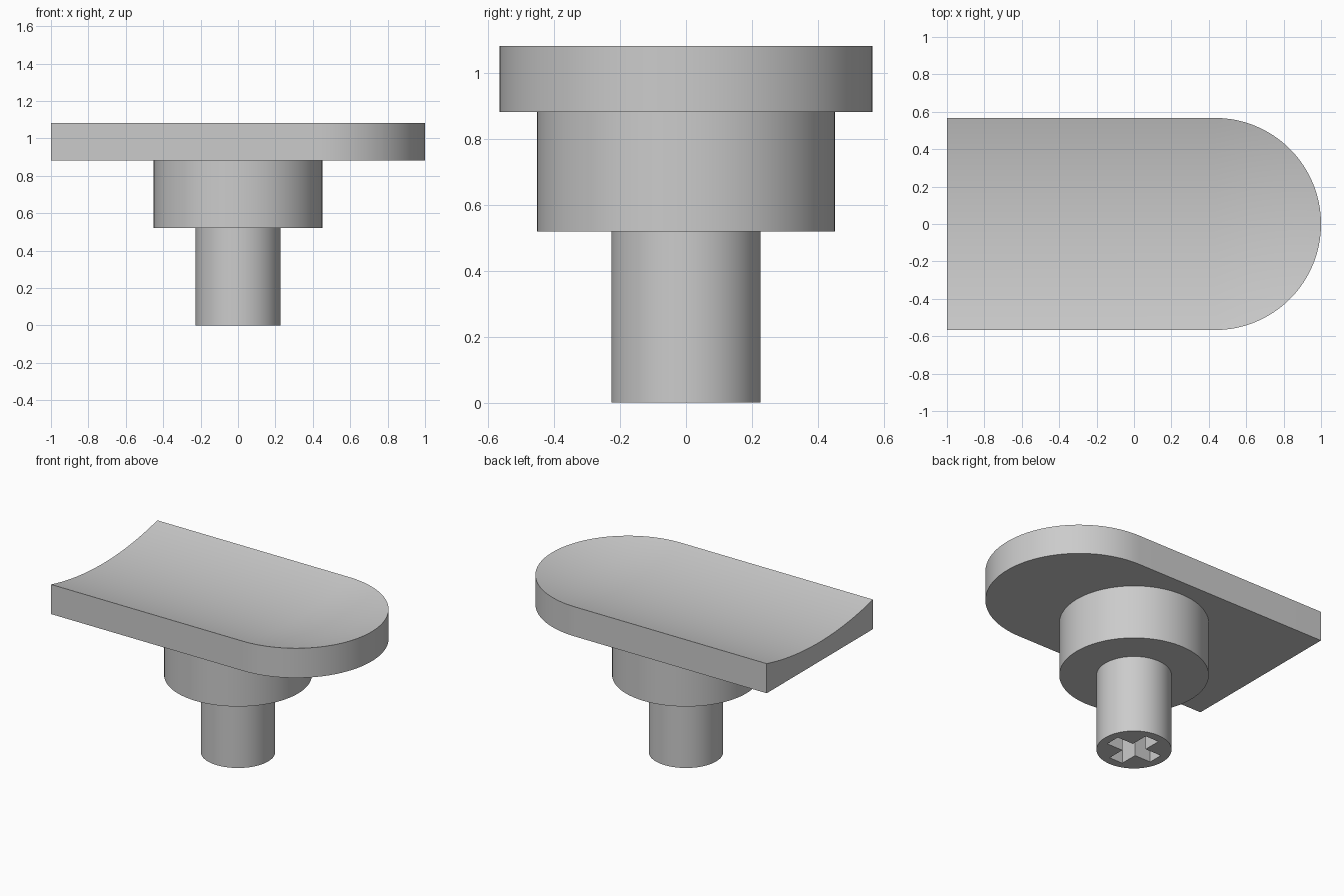
import bpy
import bmesh
from math import cos, sin, pi, sqrt, radians

default = bpy.data.objects.get("Cube")
if default:
    bpy.data.objects.remove(default, do_unlink=True)

grey = bpy.data.materials.new("plain grey")
grey.use_nodes = True
colour = (0.6, 0.6, 0.6, 1)
grey.diffuse_color = colour
grey.node_tree.nodes["Principled BSDF"].inputs["Base Color"].default_value = colour


def activate(obj):
    bpy.ops.object.select_all(action="DESELECT")
    obj.select_set(True)
    bpy.context.view_layer.objects.active = obj


def finish(obj):
    obj.data.materials.clear()
    obj.data.materials.append(grey)
    activate(obj)
    bpy.ops.object.shade_smooth_by_angle(angle=radians(30))


def cylinder(name, radius, bottom, top):
    bpy.ops.mesh.primitive_cylinder_add(
        vertices=96, radius=radius, depth=top - bottom,
        location=(0, 0, (bottom + top) / 2))
    obj = bpy.context.object
    obj.name = name
    return obj


# Plate: straight at one end, round at the other, with a scooped top
HALF = 0.567
ARC_X = 1 - HALF
UNDERSIDE, RIM, SAG = 0.883, 1.083, 0.07
SCOOP = (HALF ** 2 + SAG ** 2) / (2 * SAG)
ARC_STEPS, RINGS = 64, 20


def ring(bm, r, z):
    points = [(-1, -r)]
    for i in range(ARC_STEPS + 1):
        a = pi * (i / ARC_STEPS - 0.5)
        points.append((ARC_X + r * cos(a), r * sin(a)))
    points.append((-1, r))
    return [bm.verts.new((x, y, z)) for x, y in points]


bm = bmesh.new()
rings = []
for k in range(RINGS + 1):
    r = HALF * k / RINGS
    rings.append(ring(bm, r, RIM - SAG + SCOOP - sqrt(SCOOP ** 2 - r ** 2)))
rings.append(ring(bm, HALF, UNDERSIDE))
for inner, outer in zip(rings, rings[1:]):
    for i in range(len(inner) - 1):
        bm.faces.new((inner[i], outer[i], outer[i + 1], inner[i + 1]))
bm.faces.new(rings[-1])
bmesh.ops.remove_doubles(bm, verts=bm.verts, dist=0.00001)
bmesh.ops.holes_fill(bm, edges=[e for e in bm.edges if e.is_boundary])
bmesh.ops.recalc_face_normals(bm, faces=bm.faces)
mesh = bpy.data.meshes.new("scooped_plate")
bm.to_mesh(mesh)
bm.free()
plate = bpy.data.objects.new("scooped_plate", mesh)
bpy.context.collection.objects.link(plate)
finish(plate)

# Collar under the plate
finish(cylinder("collar", 0.452, 0.52, UNDERSIDE))

# Stem with a cross-shaped socket in its lower end
stem = cylinder("stem", 0.227, 0, 0.52)
LONG, WIDE, DEEP = 0.34, 0.1, 0.4
for size in ((LONG, WIDE), (WIDE, LONG)):
    bpy.ops.mesh.primitive_cube_add(size=1)
    cutter = bpy.context.object
    cutter.name = "socket_cutter"
    cutter.scale = (*size, 2 * DEEP)
    cutter.hide_render = True
    activate(stem)
    cut = stem.modifiers.new("socket", "BOOLEAN")
    cut.operation = "DIFFERENCE"
    cut.solver = "EXACT"
    cut.object = cutter
    bpy.ops.object.modifier_apply(modifier=cut.name)
    bpy.data.objects.remove(cutter, do_unlink=True)
finish(stem)
